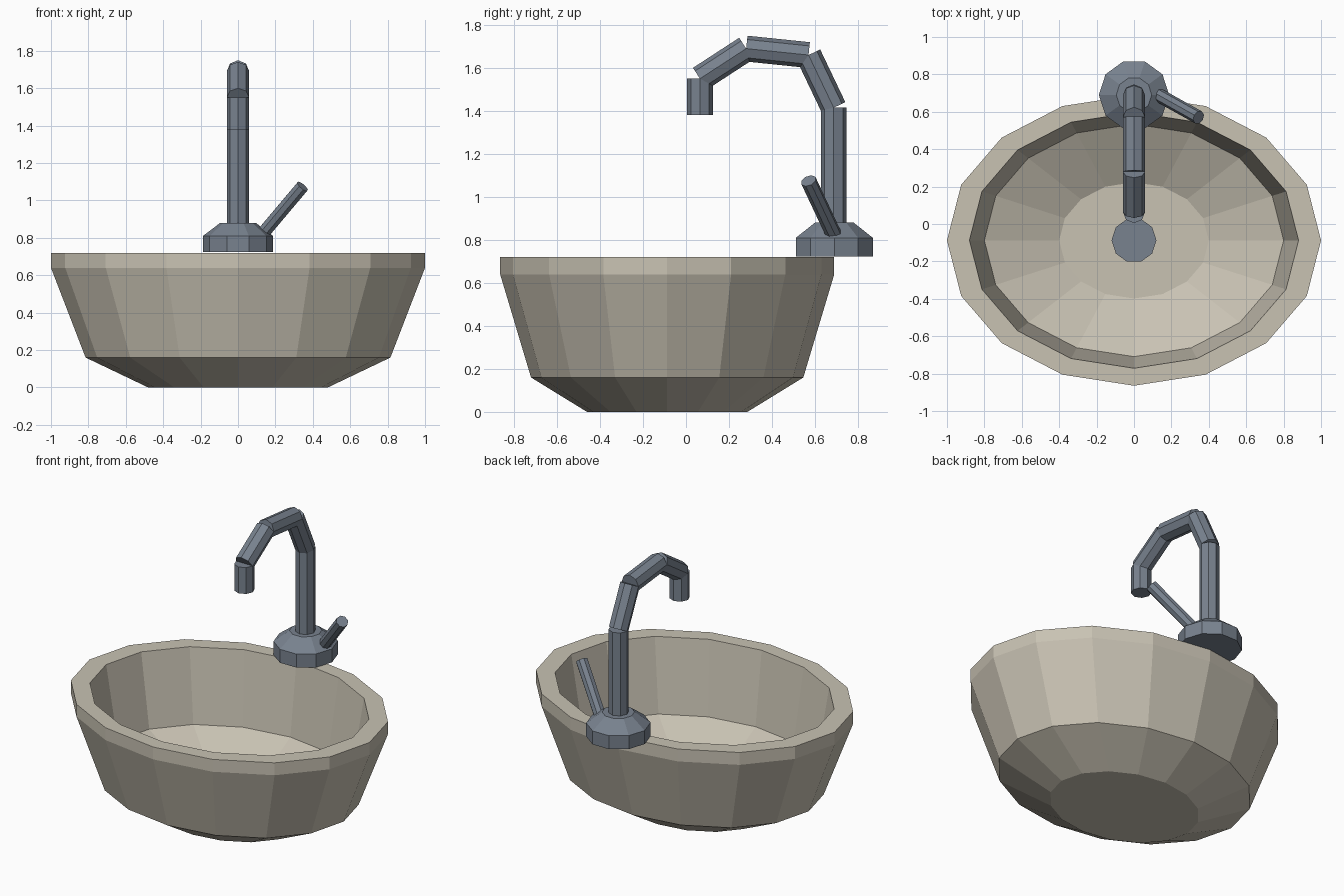
import bpy, bmesh, math
from mathutils import Vector

if "Cube" in bpy.data.objects:
    bpy.data.objects.remove(bpy.data.objects["Cube"])


def material(name, rgb):
    m = bpy.data.materials.new(name)
    m.diffuse_color = (*rgb, 1)
    m.use_nodes = True
    m.node_tree.nodes["Principled BSDF"].inputs["Base Color"].default_value = m.diffuse_color
    return m


STONE = material("warm_stone", (0.58, 0.54, 0.45))
STEEL = material("blue_grey_steel", (0.19, 0.225, 0.275))


def finish(name, bm, mat):
    bmesh.ops.recalc_face_normals(bm, faces=bm.faces[:])
    mesh = bpy.data.meshes.new(name)
    bm.to_mesh(mesh)
    bm.free()
    mesh.materials.append(mat)
    obj = bpy.data.objects.new(name, mesh)
    bpy.context.collection.objects.link(obj)
    return obj


def lathe(name, profile, sides, centre, mat, squash=1.0):
    """Join rings of (radius, height) and cap both ends."""
    bm = bmesh.new()
    rings = []
    for r, z in profile:
        angles = [math.tau * i / sides for i in range(sides)]
        rings.append([bm.verts.new((centre[0] + r * math.cos(a),
                                    centre[1] + r * squash * math.sin(a), z))
                      for a in angles])
    for low, high in zip(rings, rings[1:]):
        for i in range(sides):
            j = (i + 1) % sides
            bm.faces.new((low[i], low[j], high[j], high[i]))
    bm.faces.new(rings[0])
    bm.faces.new(rings[-1])
    return finish(name, bm, mat)


def tube(name, start, end, radius, sides=8):
    """Capped straight pipe between two points."""
    start, end = Vector(start), Vector(end)
    axis = end - start
    obj = lathe(name, [(radius, 0), (radius, axis.length)], sides, (0, 0), STEEL)
    obj.location = start
    obj.rotation_mode = 'QUATERNION'
    obj.rotation_quaternion = axis.to_track_quat('Z', 'Y')
    return obj


# Oval basin: outside, rim, inner wall, sloping floor
lathe("basin", [(0.48, 0), (0.815, 0.16), (1.0, 0.64), (1.0, 0.72),
                (0.88, 0.72), (0.80, 0.25), (0.40, 0.08)],
      16, (0, -0.0875), STONE, squash=0.777)

# Drain disc on the basin floor
lathe("drain", [(0.12, 0.075), (0.12, 0.10)], 10, (0, -0.0875), STEEL)

# Faucet base with sloped shoulder
lathe("faucet_base", [(0.188, 0.723), (0.188, 0.81), (0.095, 0.88)],
      10, (0, 0.69), STEEL)

# Gooseneck made of separate straight pipes
path = [(0.687, 0.86), (0.687, 1.415), (0.57, 1.66),
        (0.28, 1.69), (0.065, 1.55), (0.065, 1.38)]
names = ["faucet_column", "neck_rear", "neck_top", "neck_front", "spout"]
for part, a, b in zip(names, path, path[1:]):
    tube(part, (0, *a), (0, *b), 0.06)

# Lever handle
tube("lever", (0.13, 0.69, 0.82), (0.345, 0.57, 1.075), 0.037)
